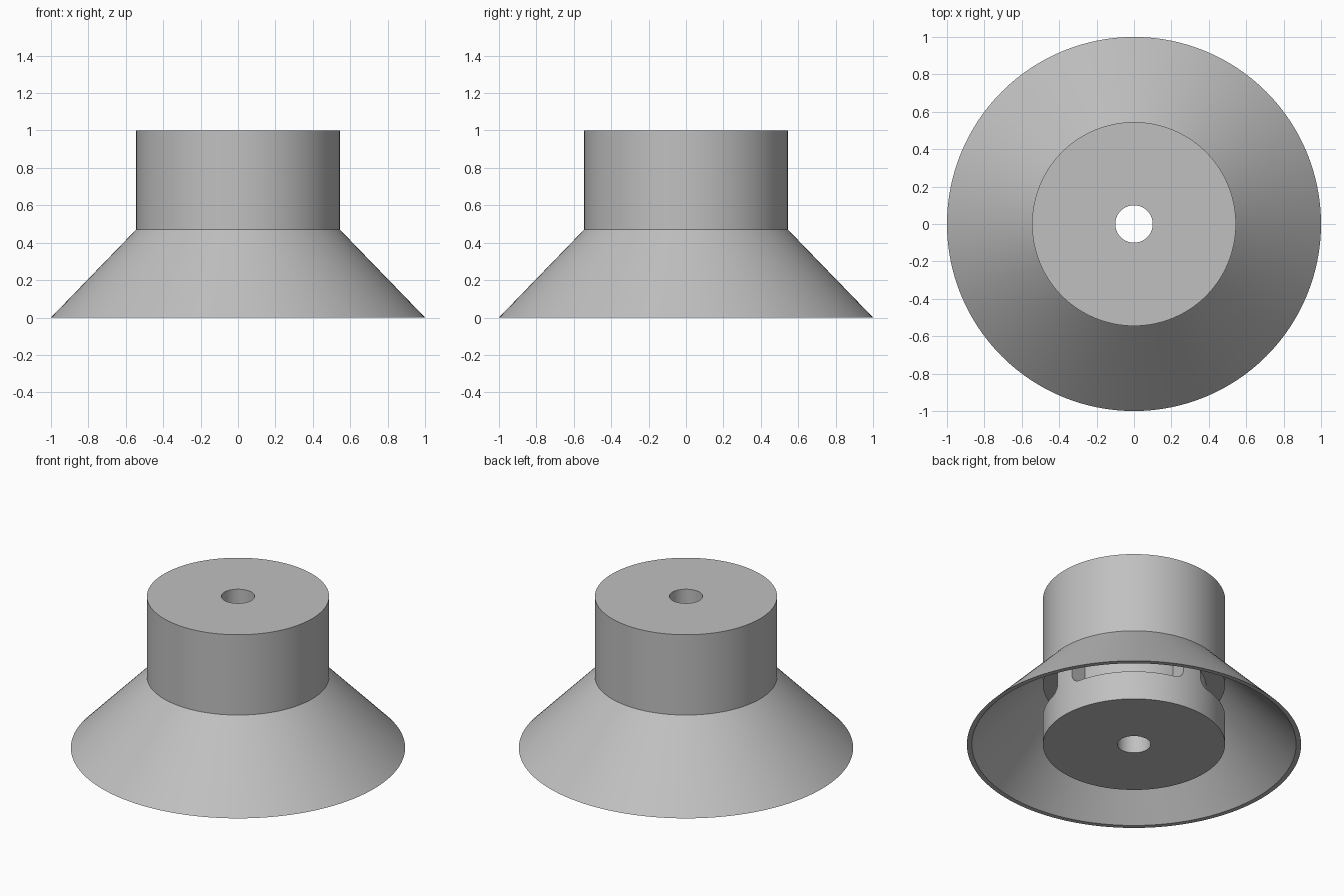
import bpy
import bmesh
from math import cos, sin, pi, radians

cube = bpy.data.objects.get("Cube")
if cube:
    bpy.data.objects.remove(cube)

SEGMENTS = 128
HUB = 0.545      # hub radius
BORE = 0.1       # centre hole radius

grey = bpy.data.materials.new("plain_grey")
grey.use_nodes = True
colour = (0.53, 0.53, 0.53, 1)
grey.diffuse_color = colour
grey.node_tree.nodes["Principled BSDF"].inputs["Base Color"].default_value = colour


def make_object(name, bm):
    bmesh.ops.recalc_face_normals(bm, faces=bm.faces)
    mesh = bpy.data.meshes.new(name)
    bm.to_mesh(mesh)
    bm.free()
    mesh.materials.append(grey)
    obj = bpy.data.objects.new(name, mesh)
    bpy.context.collection.objects.link(obj)
    return obj


def lathe(name, profile):
    """Turn a closed (radius, height) outline around the z axis."""
    bm = bmesh.new()
    rings = []
    for i in range(SEGMENTS):
        a = 2 * pi * i / SEGMENTS
        rings.append([bm.verts.new((r * cos(a), r * sin(a), z)) for r, z in profile])
    n = len(profile)
    for i in range(SEGMENTS):
        p, q = rings[i], rings[(i + 1) % SEGMENTS]
        for j in range(n):
            k = (j + 1) % n
            bm.faces.new((p[j], q[j], q[k], p[k]))
    return make_object(name, bm)


def slot_cutter(centre, half, low, high, corner, inner, outer, steps=40):
    """Curved block with rounded ends, following the hub wall."""
    bm = bmesh.new()
    sections = []
    for i in range(steps + 1):
        t = -cos(pi * i / steps)             # finer steps near the ends
        a = half * t
        near_end = max(0, corner - (half - abs(a)) * HUB)
        drop = corner - max(0, corner ** 2 - near_end ** 2) ** 0.5
        drop = min(drop, corner * 0.98)
        c, s = cos(centre + a), sin(centre + a)
        outline = ((inner, low + drop), (outer, low + drop),
                   (outer, high - drop), (inner, high - drop))
        sections.append([bm.verts.new((r * c, r * s, z)) for r, z in outline])
    for p, q in zip(sections, sections[1:]):
        for j in range(4):
            k = (j + 1) % 4
            bm.faces.new((p[j], q[j], q[k], p[k]))
    bm.faces.new(sections[0])
    bm.faces.new(sections[-1])
    return make_object("slot_cutter", bm)


# Hub, bore and thin flared skirt in one turned body
body = lathe("hub_with_flared_skirt", [
    (BORE, 0), (HUB, 0), (HUB, 0.44), (0.97, 0),
    (1, 0), (HUB, 0.47), (HUB, 1), (BORE, 1)])

# Four rounded slots in the hub wall beneath the skirt
cutters = []
for i in range(4):
    cutter = slot_cutter(radians(45 + 90 * i), radians(38), 0.19, 0.41,
                         0.06, 0.43, 0.56)
    cutter.hide_render = True
    mod = body.modifiers.new("slot", 'BOOLEAN')
    mod.operation = 'DIFFERENCE'
    mod.solver = 'EXACT'
    mod.object = cutter
    cutters.append(cutter)

bpy.ops.object.select_all(action='DESELECT')
body.select_set(True)
bpy.context.view_layer.objects.active = body
for mod in list(body.modifiers):
    bpy.ops.object.modifier_apply(modifier=mod.name)
for cutter in cutters:
    bpy.data.objects.remove(cutter)
bpy.ops.object.shade_smooth_by_angle(angle=radians(30))
